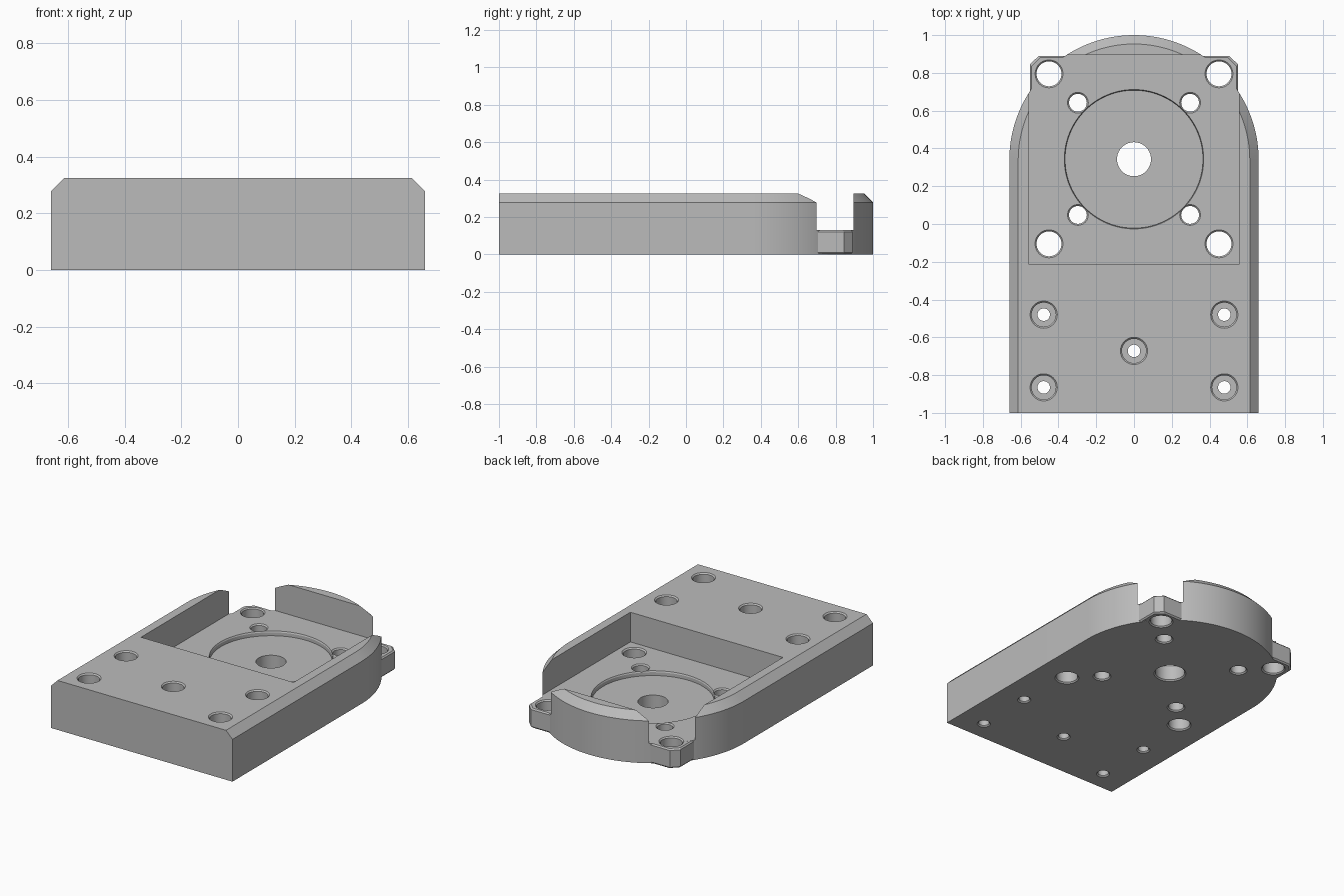
import bpy, bmesh, math

cube = bpy.data.objects.get("Cube")
if cube:
    bpy.data.objects.remove(cube, do_unlink=True)

HALF, HEIGHT, FLOOR, CY = 0.66, 0.325, 0.13, 0.34

grey = bpy.data.materials.new("machined_grey")
grey.use_nodes = True
grey.diffuse_color = (0.5, 0.5, 0.5, 1)
grey.node_tree.nodes["Principled BSDF"].inputs["Base Color"].default_value = (0.5, 0.5, 0.5, 1)


def loft(name, layers):
    """Closed solid skinned through (outline, z) layers."""
    bm = bmesh.new()
    rings = [[bm.verts.new((x, y, z)) for x, y in pts] for pts, z in layers]
    n = len(rings[0])
    for low, high in zip(rings, rings[1:]):
        for i in range(n):
            j = (i + 1) % n
            bm.faces.new((low[i], low[j], high[j], high[i]))
    bm.faces.new(rings[0][::-1])
    bm.faces.new(rings[-1])
    bmesh.ops.recalc_face_normals(bm, faces=bm.faces)
    mesh = bpy.data.meshes.new(name)
    bm.to_mesh(mesh)
    bm.free()
    mesh.materials.append(grey)
    obj = bpy.data.objects.new(name, mesh)
    bpy.context.collection.objects.link(obj)
    return obj


def circle(x, y, r, n=48):
    return [(x + r * math.cos(math.tau * i / n), y + r * math.sin(math.tau * i / n))
            for i in range(n)]


def bore(x, y, profile, n=48):
    """Round cutter from a (radius, z) profile."""
    return loft("bore_cutter", [(circle(x, y, r, n), z) for r, z in profile])


def combine(target, tool, operation):
    mod = target.modifiers.new("combine", 'BOOLEAN')
    mod.operation, mod.solver, mod.object = operation, 'EXACT', tool
    bpy.context.view_layer.objects.active = target
    bpy.ops.object.modifier_apply(modifier=mod.name)
    bpy.data.objects.remove(tool, do_unlink=True)


def body_outline(inset):
    r = HALF - inset
    arc = [(r * math.cos(math.pi * i / 72), CY + r * math.sin(math.pi * i / 72))
           for i in range(73)]
    return [(-r, -1), (r, -1)] + arc


def plate_outline(inset):
    w, back, c = 0.55 - inset, 0.89 - inset, 0.045
    return [(-w, -0.2), (w, -0.2), (w, back - c), (w - c, back), (c - w, back), (-w, back - c)]


# Body with a bevelled top rim and a round back
body = loft("mount_body", [(body_outline(0), 0), (body_outline(0), HEIGHT - 0.047),
                           (body_outline(0.047), HEIGHT)])

# Square motor plate whose back corners stick out as ears
plate = loft("corner_ears", [(plate_outline(0.008), 0.001), (plate_outline(0), 0.01),
                             (plate_outline(0), 0.121), (plate_outline(0.008), FLOOR - 0.0005)])
combine(body, plate, 'UNION')

# Square pocket, open at the two back corners
w = 0.555
pocket = [(-w, -0.215), (w, -0.215), (w, 0.895), (-w, 0.895)]
combine(body, loft("pocket_cutter", [(pocket, FLOOR), (pocket, 0.5)]), 'DIFFERENCE')

# Round recess and shaft hole
E = 0.008
combine(body, bore(0, CY + 0.003, [(0.09 + 2 * E, -E), (0.09, E), (0.09, 0.1), (0.365, 0.1),
                                   (0.365, FLOOR - E), (0.365 + E, FLOOR + E)], 96), 'DIFFERENCE')


# Plate holes in two square patterns
for offset_x, offset_y, r in ((0.45, 0.45, 0.066), (0.297, 0.297, 0.047)):
    for sx in (-1, 1):
        for sy in (-1, 1):
            combine(body, bore(sx * offset_x, CY + 0.005 + sy * offset_y,
                               [(r + 2 * E, -E), (r, E), (r, FLOOR - E), (r + 2 * E, FLOOR + E)]),
                    'DIFFERENCE')

# Counterbored screw holes
screws = [(sx * 0.478, y) for sx in (-1, 1) for y in (-0.48, -0.865)] + [(0, -0.672)]
for x, y in screws:
    combine(body, bore(x, y, [(0.033 + 2 * E, -E), (0.033, E), (0.033, 0.13), (0.064, 0.13),
                              (0.064, HEIGHT - E), (0.064 + 2 * E, HEIGHT + E)]), 'DIFFERENCE')

# Smooth round walls, crisp edges
bpy.ops.object.select_all(action='DESELECT')
body.select_set(True)
bpy.context.view_layer.objects.active = body
bpy.ops.object.shade_smooth_by_angle(angle=math.radians(25))
